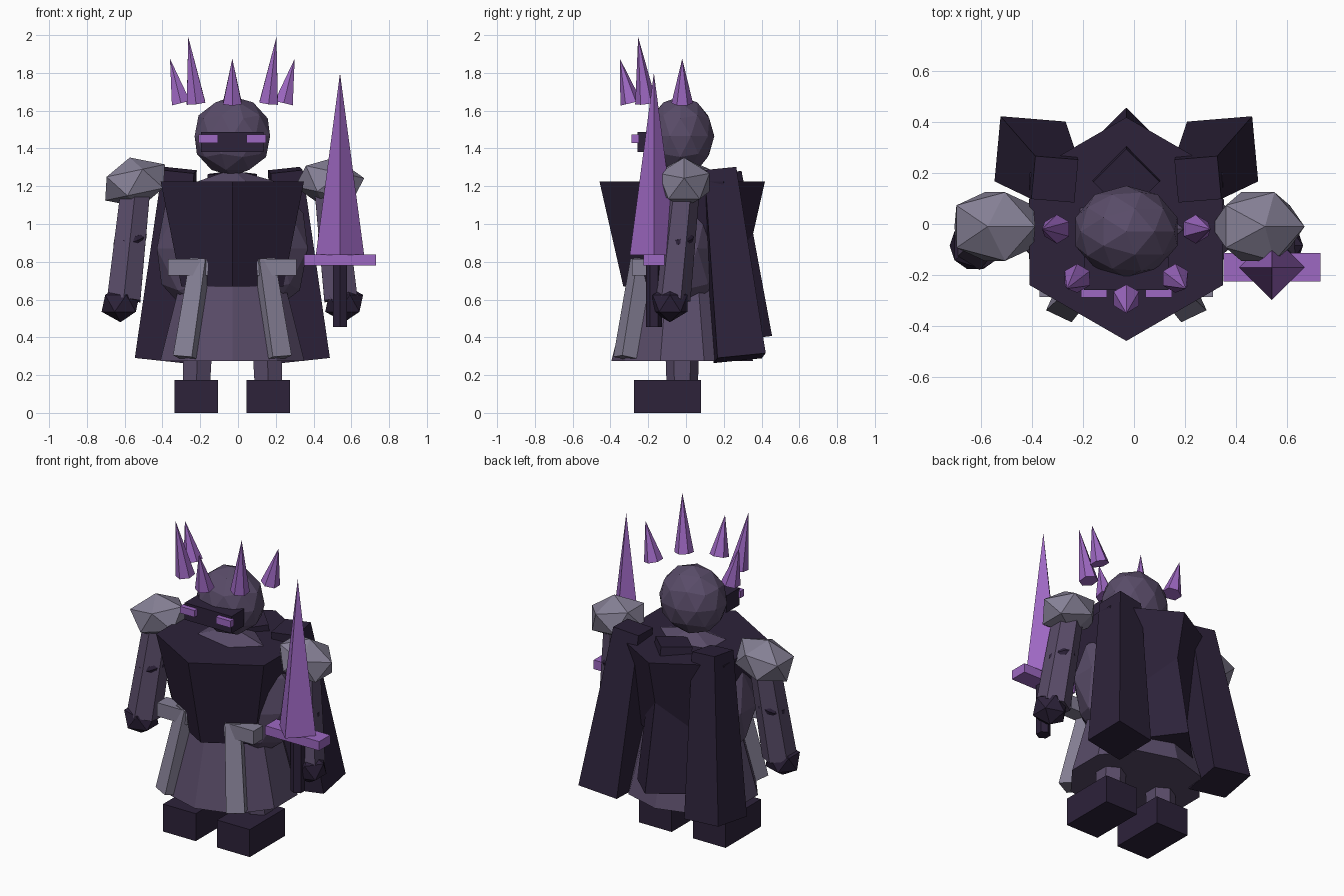
import bpy, bmesh, math
from mathutils import Vector, Matrix, Euler

if "Cube" in bpy.data.objects:
    bpy.data.objects.remove(bpy.data.objects["Cube"])

CX, CY = -0.03, -0.02   # body axis


def material(name, rgb):
    m = bpy.data.materials.new(name)
    m.diffuse_color = (*rgb, 1)
    m.use_nodes = True
    m.node_tree.nodes["Principled BSDF"].inputs["Base Color"].default_value = m.diffuse_color
    return m


DARK = material("dark_plum", (0.026, 0.016, 0.042))
CLOTH = material("dusk_purple", (0.100, 0.072, 0.140))
STEEL = material("grey_steel", (0.235, 0.215, 0.300))
VIOLET = material("bright_violet", (0.340, 0.138, 0.540))


def finish(bm, name, mat):
    me = bpy.data.meshes.new(name)
    bm.to_mesh(me)
    bm.free()
    me.materials.append(mat)
    ob = bpy.data.objects.new(name, me)
    bpy.context.collection.objects.link(ob)
    return ob


def box(name, mat, lo, hi):
    """Box between two opposite corners."""
    lo, hi = Vector(lo), Vector(hi)
    bm = bmesh.new()
    mtx = Matrix.Translation((lo + hi) / 2) @ Matrix.Diagonal((*(hi - lo), 1))
    bmesh.ops.create_cube(bm, size=1, matrix=mtx)
    return finish(bm, name, mat)


def taper(name, mat, n, a, b, ra, rb, spin=0, sx=1):
    """n-sided prism or cone running from point a to point b."""
    a, b = Vector(a), Vector(b)
    d = b - a
    rot = Vector((0, 0, 1)).rotation_difference(d).to_matrix().to_4x4()
    mtx = (Matrix.Translation((a + b) / 2) @ rot @ Matrix.Diagonal((sx, 1, 1, 1))
           @ Matrix.Rotation(math.radians(spin), 4, 'Z'))
    bm = bmesh.new()
    bmesh.ops.create_cone(bm, cap_ends=True, segments=n, radius1=ra, radius2=rb,
                          depth=d.length, matrix=mtx)
    return finish(bm, name, mat)


def ball(name, mat, sub, c, r, tilt=0):
    """Faceted ball with three radii, tilted about y."""
    bm = bmesh.new()
    mtx = (Matrix.Translation(c) @ Matrix.Rotation(math.radians(tilt), 4, 'Y')
           @ Matrix.Diagonal((*r, 1)))
    bmesh.ops.create_icosphere(bm, subdivisions=sub, radius=1, matrix=mtx)
    return finish(bm, name, mat)


# Torso, breastplate, skirt and head
ball("torso", CLOTH, 2, (CX, CY, 0.87), (0.42, 0.26, 0.42))
taper("breastplate", DARK, 6, (CX, CY, 0.67), (CX, CY, 1.225), 0.312, 0.438)
taper("skirt", CLOTH, 10, (CX, CY, 0.275), (CX, CY, 0.78), 0.375, 0.25, sx=1.07)
ball("head", CLOTH, 2, (CX, -0.03, 1.465), (0.21, 0.18, 0.21))

# Visor
box("visor", DARK, (CX - 0.165, -0.258, 1.38), (CX + 0.165, -0.13, 1.488))

# Crown of five leaning spikes
for i, ang in enumerate((180, 225, 270, 315, 360)):
    c, s = math.cos(math.radians(ang)), math.sin(math.radians(ang))
    top = 1.99 if i % 2 else 1.875
    taper("crown_spike", VIOLET, 6, (CX + 0.272 * c, CY + 0.272 * s, 1.64),
          (CX + 0.33 * c, CY + 0.33 * s, top), 0.057, 0)

for s, side in ((-1, "right"), (1, "left")):
    def X(v):
        return CX + s * v

    # Glowing eyes
    box(side + "_eye", VIOLET, (min(X(0.075), X(0.178)), -0.288, 1.43),
        (max(X(0.075), X(0.178)), -0.25, 1.473))

    # Boots and legs
    box(side + "_boot", DARK, (X(0.19) - 0.115, -0.275, 0), (X(0.19) + 0.115, 0.08, 0.175))
    taper(side + "_leg", CLOTH, 6, (X(0.19), CY, 0.15), (X(0.18), CY, 0.5), 0.083, 0.095)

    # Shoulder, arm, elbow ring and fist
    ball(side + "_shoulder", STEEL, 1, (X(0.515), -0.01, 1.22), (0.195, 0.158, 0.135), s * 12)
    a, b = Vector((X(0.575), -0.078, 0.6)), Vector((X(0.515), -0.02, 1.16))
    taper(side + "_arm", CLOTH, 6, a, b, 0.102, 0.09)
    bpy.ops.mesh.primitive_torus_add(
        major_segments=16, minor_segments=8, major_radius=0.062, minor_radius=0.03,
        location=a.lerp(b, 0.57), rotation=(0.2, s * 0.3, 0))
    ring = bpy.context.object
    ring.name = side + "_elbow_ring"
    ring.data.materials.append(DARK)
    ball(side + "_fist", DARK, 1, (X(0.592), -0.085, 0.58), (0.112, 0.108, 0.1))

    # Hip plate and hanging tasset
    box(side + "_hip_plate", STEEL, (min(X(0.13), X(0.34)), -0.285, 0.728),
        (max(X(0.13), X(0.34)), -0.19, 0.815))
    taper(side + "_tasset", STEEL, 4, (X(0.242), -0.312, 0.29), (X(0.165), -0.235, 0.81),
          0.078, 0.064, spin=45 + s * 25)

    # Outer cape panel
    taper(side + "_cape_panel", DARK, 4, (X(0.377), 0.284, 0.29), (X(0.28), 0.175, 1.285),
          0.182, 0.12, spin=45 + s * 5)

# Central cape panel, corner to the back
taper("middle_cape_panel", DARK, 4, (CX, 0.275, 0.385), (CX, 0.165, 1.265), 0.182, 0.13)

# Sword
SX, SY = 0.54, -0.17
taper("sword_blade", VIOLET, 4, (SX, SY, 0.835), (SX, SY, 1.8), 0.128, 0)
box("sword_guard", VIOLET, (SX - 0.19, SY - 0.056, 0.78), (SX + 0.19, SY + 0.056, 0.838))
taper("sword_grip", DARK, 6, (SX, SY, 0.455), (SX, SY, 0.79), 0.042, 0.042)
